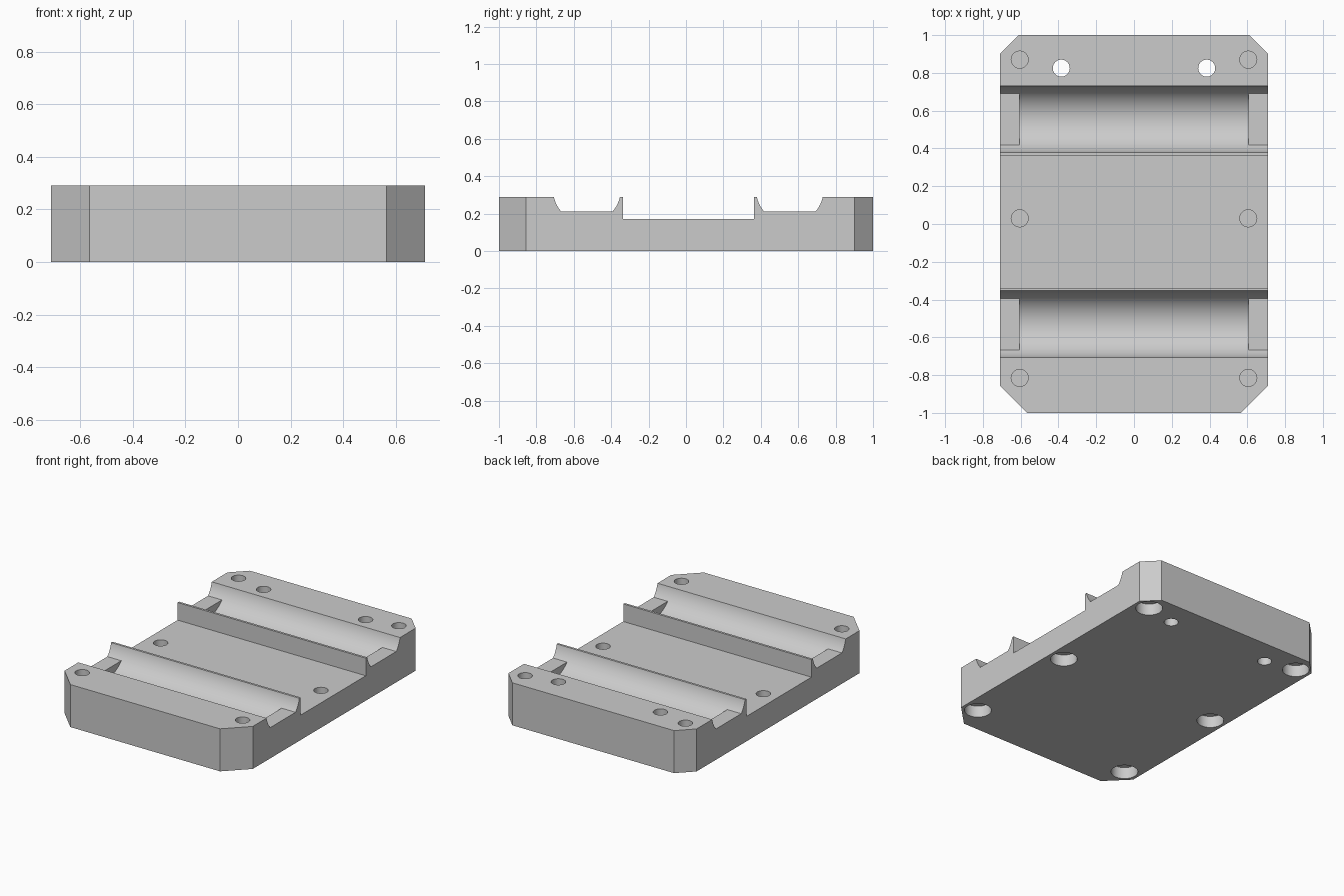
import bpy, bmesh, math
from mathutils import Matrix

default = bpy.data.objects.get("Cube")
if default:
    bpy.data.objects.remove(default)

grey = bpy.data.materials.new("light grey")
grey.use_nodes = True
grey.diffuse_color = (0.6, 0.6, 0.6, 1)
grey.node_tree.nodes["Principled BSDF"].inputs["Base Color"].default_value = (0.6, 0.6, 0.6, 1)

WIDTH, TOP, FLOOR, LEDGE = 0.71, 0.29, 0.17, 0.21
MID_Y = 0.0125          # grooves and pocket mirror about this line
GROOVE_Y, GROOVE_Z, GROOVE_R = 0.5425, 0.329, 0.181
ENDS = 0.605            # grooves are deep only inside this x


def add_object(name, bm):
    bmesh.ops.recalc_face_normals(bm, faces=bm.faces)
    mesh = bpy.data.meshes.new(name)
    bm.to_mesh(mesh)
    bm.free()
    mesh.materials.append(grey)
    obj = bpy.data.objects.new(name, mesh)
    bpy.context.collection.objects.link(obj)
    return obj


def box(bm, x0, x1, y0, y1, z0, z1):
    place = Matrix.Translation(((x0 + x1) / 2, (y0 + y1) / 2, (z0 + z1) / 2))
    size = Matrix.Diagonal((x1 - x0, y1 - y0, z1 - z0, 1))
    bmesh.ops.create_cube(bm, size=1, matrix=place @ size)


def cylinder(bm, centre, radius, length, segments, turn=None):
    bmesh.ops.create_cone(bm, cap_ends=True, segments=segments, radius1=radius,
                          radius2=radius, depth=length,
                          matrix=Matrix.Translation(centre) @ (turn or Matrix()))


def post(bm, x, y, radius, z0, z1):
    cylinder(bm, (x, y, (z0 + z1) / 2), radius, z1 - z0, 40)


def combine(target, bm, operation):
    tool = add_object("helper", bm)
    tool.hide_render = True
    mod = target.modifiers.new(operation.lower(), 'BOOLEAN')
    mod.operation, mod.solver, mod.object = operation, 'EXACT', tool
    bpy.context.view_layer.objects.active = target
    bpy.ops.object.modifier_apply(modifier=mod.name)
    bpy.data.objects.remove(tool)


# Block with large front and small back corner chamfers
front, back = 0.145, 0.1
right_half = [(WIDTH - front, -1), (WIDTH, front - 1), (WIDTH, 1 - back), (WIDTH - back, 1)]
outline = right_half + [(-x, y) for x, y in reversed(right_half)]
bm = bmesh.new()
face = bm.faces.new([bm.verts.new((x, y, 0)) for x, y in outline])
walls = bmesh.ops.extrude_face_region(bm, geom=[face])["geom"]
bmesh.ops.translate(bm, vec=(0, 0, TOP),
                    verts=[v for v in walls if isinstance(v, bmesh.types.BMVert)])
plate = add_object("base_plate", bm)

# Central pocket and the two round grooves
bm = bmesh.new()
box(bm, -1, 1, MID_Y - 0.3505, MID_Y + 0.3505, FLOOR, 1)
for side in (-1, 1):
    cylinder(bm, (0, MID_Y + side * GROOVE_Y, GROOVE_Z), GROOVE_R, 2, 96,
             Matrix.Rotation(math.pi / 2, 4, 'Y'))
combine(plate, bm, 'DIFFERENCE')

# Flat raised ledges at the groove ends
bm = bmesh.new()
for side in (-1, 1):
    y = MID_Y + side * GROOVE_Y
    for x0, x1 in ((-WIDTH, -ENDS), (ENDS, WIDTH)):
        box(bm, x0, x1, y - 0.15, y + 0.15, 0.1, LEDGE)
combine(plate, bm, 'UNION')

# Screw holes above, wide recesses below, and two small through holes
bm = bmesh.new()
for x in (-1, 1):
    post(bm, x * 0.385, 0.825, 0.045, -0.1, 1)
    for y in (-0.815, 0.03, 0.87):
        post(bm, x * 0.605, y, 0.045, 0.1, 1)
        post(bm, x * 0.605, y, 0.085, -0.1, 0.08)
combine(plate, bm, 'DIFFERENCE')

bpy.ops.object.select_all(action='DESELECT')
plate.select_set(True)
bpy.context.view_layer.objects.active = plate
bpy.ops.object.shade_smooth_by_angle(angle=math.radians(30))
